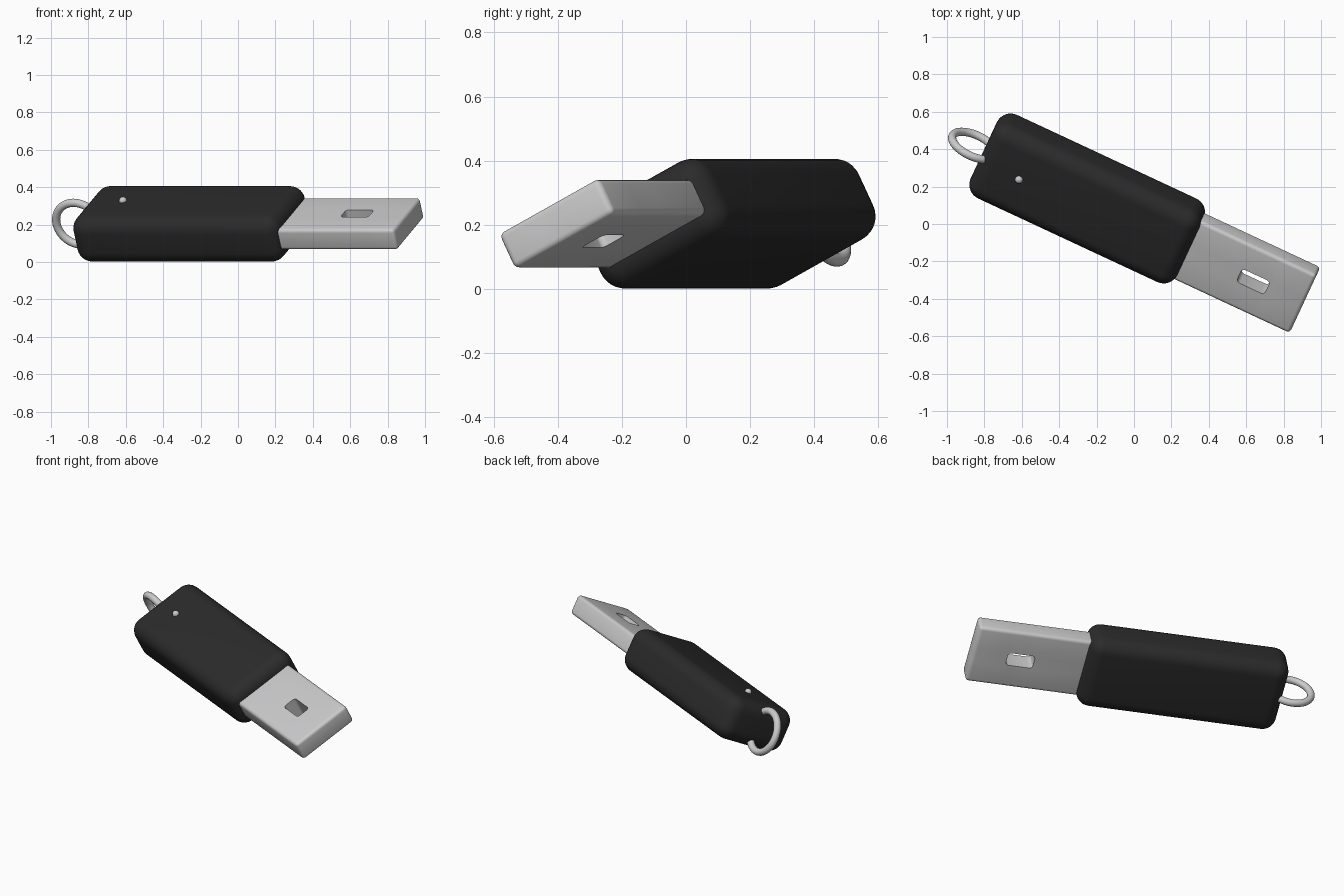
import bpy, bmesh, math
from mathutils import Matrix, Vector

cube = bpy.data.objects.get("Cube")
if cube:
    bpy.data.objects.remove(cube, do_unlink=True)

# Drive frame: local x = length, y = width, z = thickness; yawed and rolled on its side
ROT = Matrix.Rotation(math.radians(-25), 4, 'Z') @ Matrix.Rotation(math.radians(27), 4, 'X')
ORIGIN = Vector((0.008, 0.016, 0.204))
FRAME = Matrix.Translation(ORIGIN) @ ROT


def make_material(name, color):
    mat = bpy.data.materials.new(name)
    mat.use_nodes = True
    mat.diffuse_color = color
    bsdf = mat.node_tree.nodes["Principled BSDF"]
    bsdf.inputs["Base Color"].default_value = color
    bsdf.inputs["Roughness"].default_value = 0.5
    return mat


BLACK = make_material("black plastic", (0.024, 0.024, 0.024, 1))
METAL = make_material("light grey metal", (0.6, 0.6, 0.61, 1))


def finish(obj, name, mat, angle=40):
    """Name, colour, smooth and move a part into the drive frame."""
    obj.name = obj.data.name = name
    obj.data.materials.append(mat)
    obj.matrix_world = FRAME @ obj.matrix_basis
    bpy.ops.object.select_all(action='DESELECT')
    obj.select_set(True)
    bpy.context.view_layer.objects.active = obj
    bpy.ops.object.shade_smooth_by_angle(angle=math.radians(angle))


def from_bmesh(bm):
    bmesh.ops.recalc_face_normals(bm, faces=bm.faces)
    mesh = bpy.data.meshes.new("part")
    bm.to_mesh(mesh)
    bm.free()
    obj = bpy.data.objects.new("part", mesh)
    bpy.context.collection.objects.link(obj)
    return obj


# Rounded plastic casing
bm = bmesh.new()
bmesh.ops.create_cube(bm, size=1)
bmesh.ops.scale(bm, vec=(1.22, 0.478, 0.273), verts=bm.verts)
bmesh.ops.translate(bm, vec=(-0.285, 0, 0), verts=bm.verts)
bmesh.ops.bevel(bm, geom=bm.edges[:], offset=0.082, segments=8, profile=0.5, affect='EDGES')
finish(from_bmesh(bm), "casing", BLACK, 60)

# Metal plug: a 3 x 3 plate with the middle cell left open, extruded to thickness
XS, YS, T = (0.22, 0.625, 0.79, 1.0), (-0.193, -0.043, 0.043, 0.193), 0.124
bm = bmesh.new()
grid = [[bm.verts.new((x, y, -T / 2)) for y in YS] for x in XS]
for i in range(3):
    for j in range(3):
        if (i, j) != (1, 1):
            bm.faces.new((grid[i][j], grid[i + 1][j], grid[i + 1][j + 1], grid[i][j + 1]))
ext = bmesh.ops.extrude_face_region(bm, geom=bm.faces[:], use_keep_orig=True)
bmesh.ops.translate(bm, vec=(0, 0, T), verts=[v for v in ext["geom"] if isinstance(v, bmesh.types.BMVert)])
bmesh.ops.recalc_face_normals(bm, faces=bm.faces)


def in_hole(v):
    return 0.6 < v.co.x < 0.8 and abs(v.co.y) < 0.05


# Round the outer edges and the upright corners of the opening
round_edges = []
for e in bm.edges:
    a, b = e.verts
    upright = abs(a.co.z - b.co.z) > 0.01
    if len(e.link_faces) == 2 and e.calc_face_angle() > 1 and (upright or not in_hole(a)):
        round_edges.append(e)
bmesh.ops.bevel(bm, geom=round_edges, offset=0.02, segments=4, profile=0.5, affect='EDGES')
finish(from_bmesh(bm), "plug", METAL)

# Key ring loop, sunk into the rear end of the casing
bpy.ops.mesh.primitive_torus_add(major_radius=0.126, minor_radius=0.022, major_segments=64,
                                 minor_segments=16, location=(-0.953, 0, 0),
                                 rotation=(math.pi / 2, 0, 0))
finish(bpy.context.object, "key_ring", METAL, 60)

# Indicator light on the upper face
bpy.ops.mesh.primitive_uv_sphere_add(segments=24, ring_count=12, radius=0.021, location=(-0.658, 0, 0.139))
finish(bpy.context.object, "indicator_light", METAL, 60)
